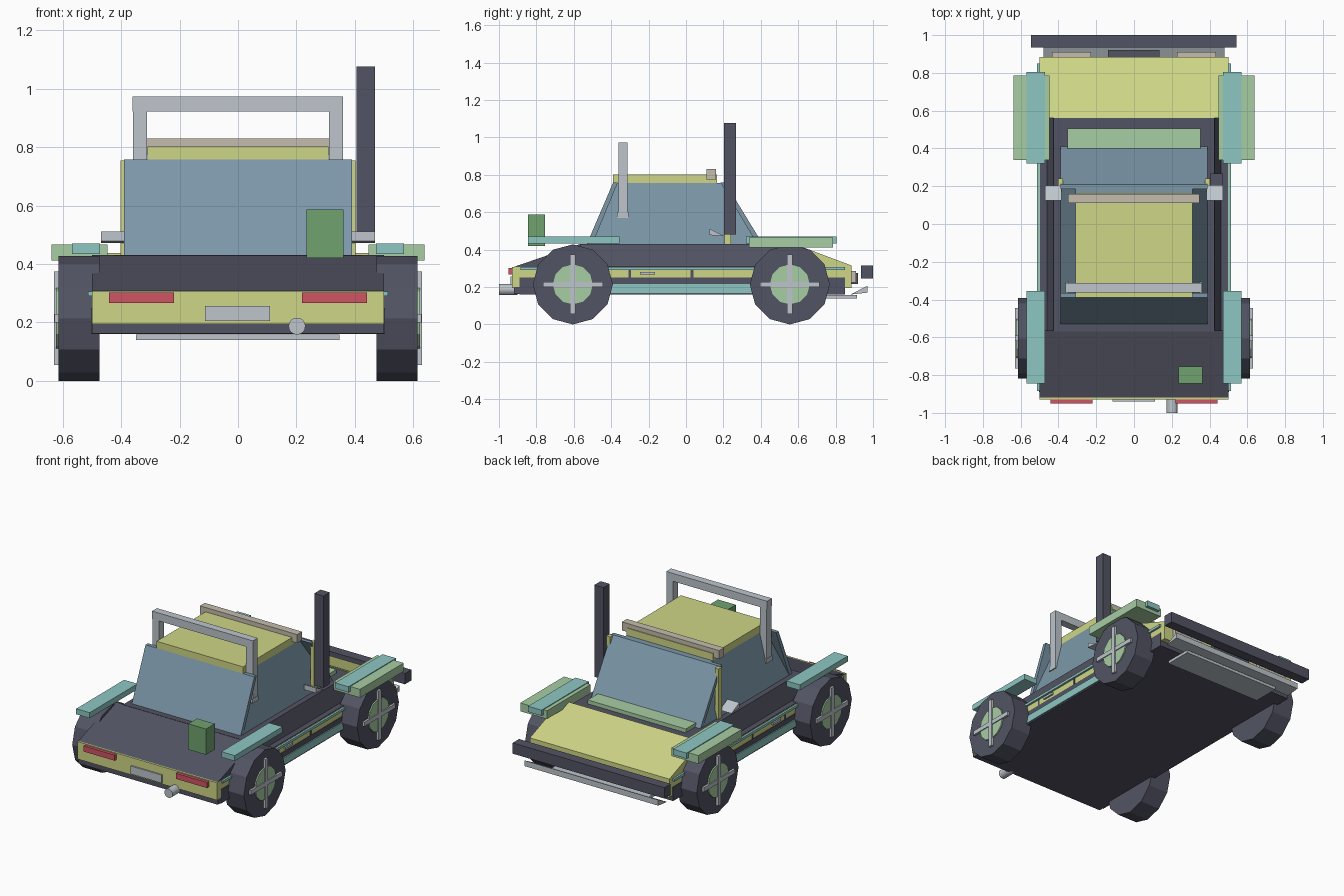
import bpy, bmesh, math


def colour(name, rgb):
    m = bpy.data.materials.new(name)
    m.diffuse_color = (*rgb, 1)
    return m


DARK = colour("charcoal", (0.085, 0.088, 0.125))
YELLOW = colour("pale_yellow", (0.62, 0.67, 0.24))
GLASS = colour("glass_blue", (0.20, 0.31, 0.39))
TEAL = colour("teal", (0.27, 0.57, 0.54))
MINT = colour("mint", (0.39, 0.61, 0.37))
GREEN = colour("green", (0.16, 0.36, 0.16))
RED = colour("red", (0.63, 0.09, 0.13))
GREY = colour("light_grey", (0.51, 0.56, 0.60))
TAN = colour("tan", (0.55, 0.51, 0.42))


def finish(name, bm, mat):
    bmesh.ops.recalc_face_normals(bm, faces=bm.faces)
    me = bpy.data.meshes.new(name)
    bm.to_mesh(me)
    bm.free()
    me.materials.append(mat)
    ob = bpy.data.objects.new(name, me)
    bpy.context.collection.objects.link(ob)
    return ob


def loft(name, a, b, mat):
    """Solid between two matching loops of 3D points."""
    bm = bmesh.new()
    va, vb = [bm.verts.new(p) for p in a], [bm.verts.new(p) for p in b]
    n = len(va)
    bm.faces.new(va)
    bm.faces.new(vb)
    for i in range(n):
        j = (i + 1) % n
        bm.faces.new((va[i], va[j], vb[j], vb[i]))
    return finish(name, bm, mat)


def box(name, x, y, z, mat):
    rect = [(x[0], y[0]), (x[1], y[0]), (x[1], y[1]), (x[0], y[1])]
    return loft(name, [(*p, z[0]) for p in rect], [(*p, z[1]) for p in rect], mat)


def side_profile(name, yz, x, mat):
    """Extrude a (y, z) outline across x."""
    return loft(name, [(x[0], *p) for p in yz], [(x[1], *p) for p in yz], mat)


def disc(name, centre, r, x, n, mat):
    yz = [(centre[0] + r * math.cos(2 * math.pi * i / n),
           centre[1] + r * math.sin(2 * math.pi * i / n)) for i in range(n)]
    return side_profile(name, yz, x, mat)


def span(s, a, b):
    return (s * a, s * b)


# Chassis and lower body
box("chassis", (-0.503, 0.503), (-0.89, 0.85), (0.16, 0.25), DARK)
box("rear_valance", (-0.5, 0.5), (-0.92, -0.88), (0.162, 0.2), DARK)
box("lower_body", (-0.5, 0.5), (-0.93, 0.885), (0.195, 0.308), YELLOW)

# Upper deck, tail slope and hood
loft("middle_deck",
     [(-0.465, -0.57, 0.30), (0.465, -0.57, 0.30), (0.465, 0.56, 0.30), (-0.465, 0.56, 0.30)],
     [(-0.425, -0.57, 0.43), (0.425, -0.57, 0.43), (0.425, 0.56, 0.43), (-0.425, 0.56, 0.43)], DARK)
box("deck_ledge", (-0.498, 0.498), (-0.57, 0.56), (0.30, 0.312), DARK)
side_profile("tail_deck", [(-0.925, 0.306), (-0.565, 0.306), (-0.565, 0.43)], (-0.5, 0.5), DARK)
side_profile("hood", [(0.56, 0.305), (0.885, 0.305), (0.885, 0.315), (0.56, 0.437)],
             (-0.5, 0.5), YELLOW)
box("cowl_vent", (-0.352, 0.352), (0.40, 0.505), (0.43, 0.455), MINT)

# Cabin
loft("side_glass",
     [(-0.39, -0.51, 0.428), (0.39, -0.51, 0.428), (0.39, 0.39, 0.428), (-0.39, 0.39, 0.428)],
     [(-0.31, -0.38, 0.755), (0.31, -0.38, 0.755), (0.31, 0.20, 0.755), (-0.31, 0.20, 0.755)], GLASS)
side_profile("windshield", [(0.41, 0.43), (0.38, 0.43), (0.185, 0.758), (0.21, 0.758)],
             (-0.39, 0.39), GLASS)
side_profile("rear_glass", [(-0.53, 0.43), (-0.50, 0.43), (-0.365, 0.758), (-0.39, 0.758)],
             (-0.39, 0.39), GLASS)
box("roof", (-0.31, 0.31), (-0.39, 0.165), (0.75, 0.802), YELLOW)
box("roof_bar", (-0.35, 0.347), (0.11, 0.16), (0.775, 0.83), TAN)

# Roll hoop
box("hoop_top", (-0.362, 0.36), (-0.362, -0.312), (0.922, 0.973), GREY)
for s in (-1, 1):
    box("hoop_leg", span(s, 0.312, 0.36), (-0.362, -0.312), (0.60, 0.925), GREY)
    box("hoop_foot", span(s, 0.31, 0.362), (-0.37, -0.308), (0.57, 0.60), GREY)

# Snorkel, fuel can and exhaust
box("snorkel", (0.405, 0.47), (0.203, 0.267), (0.482, 1.077), DARK)
box("fuel_can", (0.235, 0.362), (-0.845, -0.755), (0.42, 0.587), GREEN)
bm = bmesh.new()
bmesh.ops.create_cone(bm, cap_ends=True, segments=16, radius1=0.029, radius2=0.029, depth=0.10)
for v in bm.verts:
    x, y, z = v.co
    v.co = (0.202 + x, -0.95 + z, 0.187 + y)
finish("exhaust_pipe", bm, GREY)

# Rear plate, grille, bumper and skid parts
box("rear_plate", (-0.113, 0.11), (-0.939, -0.928), (0.205, 0.257), GREY)
box("grille", (-0.138, 0.135), (0.88, 0.92), (0.215, 0.275), DARK)
box("front_bumper", (-0.545, 0.542), (0.935, 1.0), (0.245, 0.315), DARK)
side_profile("front_splitter", [(0.88, 0.16), (0.97, 0.17), (0.97, 0.207)], (-0.48, 0.478), GREY)
box("skid_plate", (-0.35, 0.347), (0.74, 0.915), (0.14, 0.158), GREY)

for s in (-1, 1):
    # Lights
    box("tail_light", span(s, 0.22, 0.442), (-0.949, -0.928), (0.266, 0.302), RED)
    box("headlight", span(s, 0.228, 0.435), (0.88, 0.91), (0.225, 0.285), TAN)
    # Side trim, rocker, door gaps and handle
    box("side_trim", span(s, 0.49, 0.513), (-0.885, 0.85), (0.29, 0.306), TEAL)
    box("rocker", span(s, 0.48, 0.51), (-0.42, 0.39), (0.168, 0.216), TEAL)
    for y in (-0.30, 0.032):
        box("door_gap", span(s, 0.495, 0.503), (y - 0.007, y + 0.007), (0.25, 0.29), DARK)
    box("door_handle", span(s, 0.495, 0.511), (-0.245, -0.165), (0.266, 0.281), GREY)
    # Mirrors and windshield posts
    side_profile("mirror", [(0.125, 0.512), (0.125, 0.478), (0.205, 0.472)],
                 span(s, 0.385, 0.47), GREY)
    box("windshield_post", span(s, 0.375, 0.402), (0.205, 0.24), (0.43, 0.755), YELLOW)
    # Fenders
    box("rear_fender", span(s, 0.472, 0.568), (-0.845, -0.355), (0.434, 0.47), TEAL)
    box("front_fender", span(s, 0.472, 0.568), (0.32, 0.805), (0.434, 0.471), TEAL)
    box("front_flare", span(s, 0.447, 0.638), (0.338, 0.785), (0.412, 0.466), MINT)
    # Wheels with hubs and cross spokes
    for y in (-0.605, 0.555):
        disc("tyre", (y, 0.214), 0.214, span(s, 0.475, 0.615), 12, DARK)
        disc("hub", (y, 0.214), 0.107, span(s, 0.60, 0.623), 12, MINT)
        box("spoke_upright", span(s, 0.60, 0.63), (y - 0.014, y + 0.014), (0.055, 0.375), GREY)
        box("spoke_level", span(s, 0.60, 0.629), (y - 0.16, y + 0.16), (0.2, 0.228), GREY)
